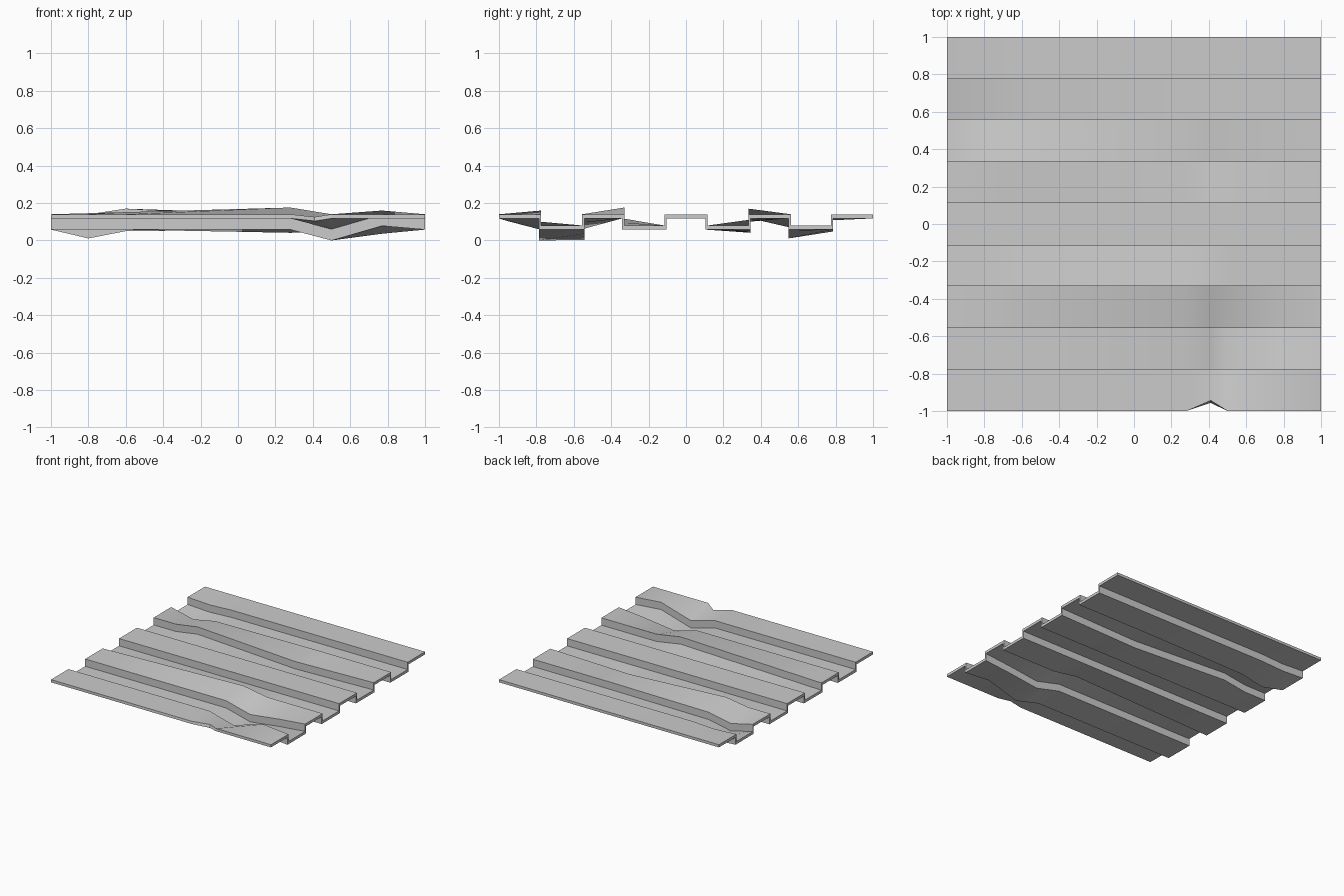
import bpy, bmesh, math

if "Cube" in bpy.data.objects:
    bpy.data.objects.remove(bpy.data.objects["Cube"])

THICK, HIGH, LOW, WALL = 0.022, 0.14, 0.08, 0.006

# Dents along each fold line: y of the fold -> (x, height change) points
dents = {
    -0.78: [(-1, 0), (0.28, 0), (0.5, -0.058), (0.77, 0.02), (1, 0)],
    -0.55: [(-1, 0), (0.28, 0), (0.5, -0.055), (0.77, -0.022), (1, 0)],
    -0.335: [(-1, 0), (0.28, 0.036), (0.5, 0), (1, 0)],
    -0.11: [(-1, 0), (1, 0)],
    0.11: [(-1, 0), (1, 0)],
    0.34: [(-1, 0), (-0.8, 0), (-0.6, 0.03), (0.28, -0.017), (1, 0)],
    0.555: [(-1, 0), (-0.8, -0.047), (-0.6, -0.008), (0.28, 0), (1, 0)],
    0.78: [(-1, 0), (-0.8, -0.01), (-0.6, 0), (1, 0)],
}
columns = [-1, -0.8, -0.6, 0.28, 0.41, 0.5, 0.77, 1]


def lerp_points(pts, x):
    for (x0, d0), (x1, d1) in zip(pts, pts[1:]):
        if x <= x1:
            return d0 + (d1 - d0) * (x - x0) / (x1 - x0)
    return 0


def section(x):
    """Closed cross-section loop of the corrugated sheet at x."""
    notch = x == 0.41
    top = [(x, -0.943 if notch else -1, HIGH - (0.014 if notch else 0))]
    bot = [(x, -0.956 if notch else -1, HIGH - THICK - (0.014 if notch else 0))]
    a, b, s = HIGH, LOW, 1
    for y, pts in dents.items():
        d = lerp_points(pts, x)
        for z in (a, b):
            top.append((x, y + s * WALL, z + d))
            bot.append((x, y - s * WALL, z + d - THICK))
        a, b, s = b, a, -s
    top.append((x, 1, HIGH))
    bot.append((x, 1, HIGH - THICK))
    return top, bot


# Corrugated sheet with bent folds
bm = bmesh.new()
rings = []
for x in columns:
    top, bot = section(x)
    rings.append([[bm.verts.new(p) for p in row] for row in (top, bot)])
n = len(rings[0][0])
for (t0, b0), (t1, b1) in zip(rings, rings[1:]):
    for i in range(n - 1):
        bm.faces.new((t0[i], t1[i], t1[i + 1], t0[i + 1]))
        bm.faces.new((b0[i], b0[i + 1], b1[i + 1], b1[i]))
    for i in (0, n - 1):
        bm.faces.new((t0[i], b0[i], b1[i], t1[i]))
# End caps
for t, b in (rings[0], rings[-1]):
    for i in range(n - 1):
        bm.faces.new((t[i], t[i + 1], b[i + 1], b[i]))
bmesh.ops.recalc_face_normals(bm, faces=bm.faces)

mesh = bpy.data.meshes.new("corrugated_sheet")
bm.to_mesh(mesh)
bm.free()
sheet = bpy.data.objects.new("corrugated_sheet", mesh)
bpy.context.collection.objects.link(sheet)
bpy.context.view_layer.objects.active = sheet
sheet.select_set(True)
bpy.ops.object.shade_smooth_by_angle(angle=math.radians(30))
